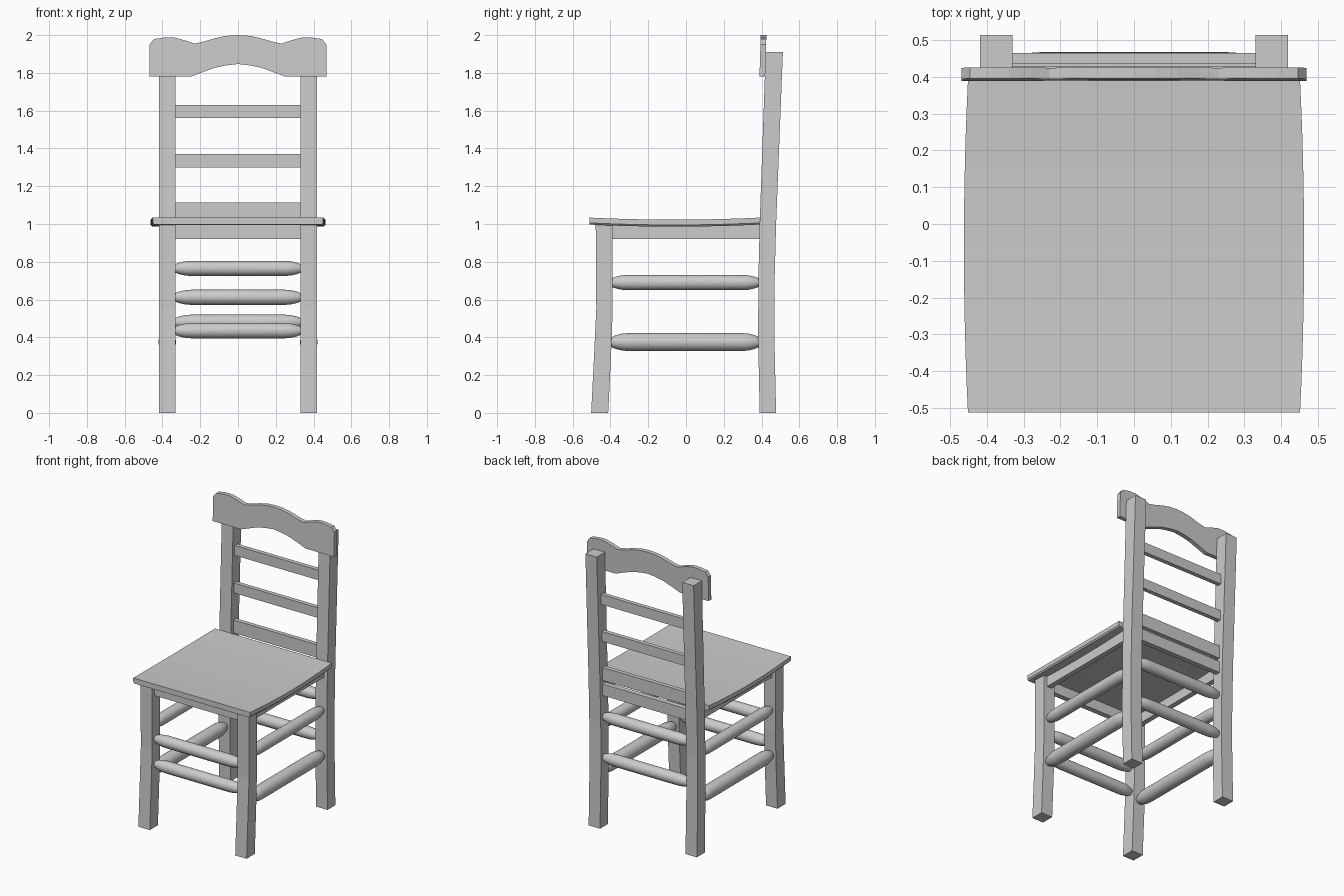
import bpy, bmesh, math
from mathutils import Vector

if "Cube" in bpy.data.objects:
    bpy.data.objects.remove(bpy.data.objects["Cube"])


def finish(bm, name):
    bmesh.ops.recalc_face_normals(bm, faces=bm.faces)
    me = bpy.data.meshes.new(name)
    bm.to_mesh(me)
    bm.free()
    ob = bpy.data.objects.new(name, me)
    bpy.context.collection.objects.link(ob)
    return ob


def loft(name, rings, smooth=False):
    """Bridge equal-sized closed rings of points and cap both ends."""
    bm = bmesh.new()
    vs = [[bm.verts.new(p) for p in r] for r in rings]
    n = len(vs[0])
    for a, b in zip(vs, vs[1:]):
        for i in range(n):
            f = bm.faces.new((a[i], a[(i + 1) % n], b[(i + 1) % n], b[i]))
            f.smooth = smooth
    bm.faces.new(vs[0])
    bm.faces.new(vs[-1])
    return finish(bm, name)


def box(name, x0, x1, y0, y1, z0, z1):
    return loft(name, [[(x0, y0, z), (x1, y0, z), (x1, y1, z), (x0, y1, z)]
                       for z in (z0, z1)])


def leg(name, side, stations):
    """Square leg following (z, front y, back y) stations."""
    a, b = side * 0.33, side * 0.418
    return loft(name, [[(a, y0, z), (b, y0, z), (b, y1, z), (a, y1, z)]
                       for z, y0, y1 in stations])


def rung(name, p, q, r):
    """Turned rung with tapered ends."""
    p, q = Vector(p), Vector(q)
    d = (q - p).normalized()
    u, w = d.cross(Vector((0, 0, 1))), Vector((0, 0, 1))
    length = (q - p).length
    prof = [(0, .55), (.02, .75), (.055, .95), (.085, 1)]
    prof += [(length - t, k) for t, k in reversed(prof)]
    n = 24
    return loft(name, [[p + d * t + (u * math.cos(2 * math.pi * i / n)
                        + w * math.sin(2 * math.pi * i / n)) * r * k
                        for i in range(n)] for t, k in prof], True)


# Legs, side aprons and side rungs, mirrored left and right
for s, tag in ((-1, "left"), (1, "right")):
    leg("front_leg_" + tag, s, [(0, -.502, -.412), (.3, -.487, -.397),
                                (.55, -.475, -.388), (1.0, -.478, -.389)])
    leg("back_leg_" + tag, s, [(0, .390, .477), (.4, .382, .468),
                               (.7, .383, .469), (1.0, .390, .477),
                               (1.91, .422, .513)])
    x = s * .375
    box("side_apron_" + tag, x - .018, x + .018, -.40, .40, .92, 1.0)
    rung("side_rung_upper_" + tag, (x, -.395, .69), (x, .387, .69), .040)
    rung("side_rung_lower_" + tag, (x, -.395, .375), (x, .387, .375), .047)

# Front and back aprons
box("front_apron", -.34, .34, -.452, -.416, .92, 1.0)
box("back_apron", -.34, .34, .414, .450, .92, 1.0)

# Front and back rungs
for name, y, z in (("front_rung_upper", -.432, .612), ("front_rung_lower", -.432, .435),
                   ("back_rung_upper", .427, .765), ("back_rung_lower", .427, .48)):
    rung(name, (-.333, y, z), (.333, y, z), .040)

# Back slats, following the lean of the posts
for i, (y, z0, z1) in enumerate(((.434, 1.025, 1.115), (.442, 1.30, 1.37),
                                 (.449, 1.56, 1.63))):
    box(f"back_slat_{i + 1}", -.335, .335, y - .015, y + .015, z0, z1)

# Seat: gently bowed sides and a shallow dip from front to back
rings = []
N = 12
for i in range(N + 1):
    y = -.512 + .902 * i / N
    k = 1 - (2 * i / N - 1) ** 2
    hw, dz = .451 + .011 * k, -.011 * k
    rings.append([(-hw + .008, y, .997 + dz), (hw - .008, y, .997 + dz),
                  (hw, y, 1.006 + dz), (hw, y, 1.034 + dz),
                  (-hw, y, 1.034 + dz), (-hw, y, 1.006 + dz)])
loft("seat", rings)

# Top rail: scalloped outline, tilted slightly back
half = [(0, 2.0), (.06, 1.996), (.12, 1.984), (.18, 1.966), (.23, 1.955),
        (.28, 1.972), (.34, 1.988), (.385, 1.988), (.445, 1.979), (.468, 1.95),
        (.468, 1.78), (.25, 1.78), (.19, 1.803), (.12, 1.828), (.06, 1.840),
        (0, 1.847)]
outline = half + [(-x, z) for x, z in reversed(half[1:-1])]
loft("top_rail", [[(x, y + (z - 1.78) * .03, z) for x, z in outline]
                  for y in (.389, .419)])
